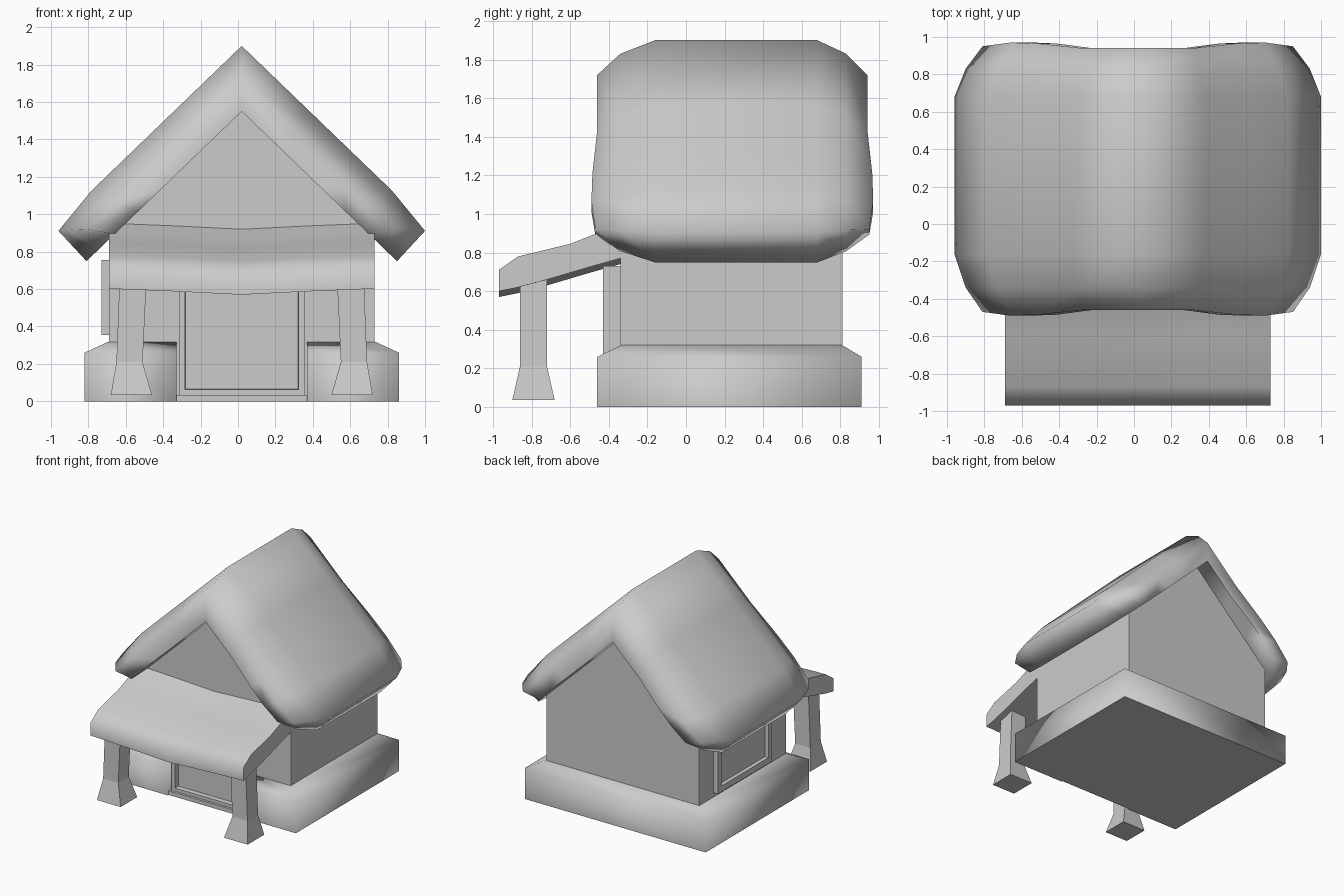
import bpy, bmesh, math

if "Cube" in bpy.data.objects:
    bpy.data.objects.remove(bpy.data.objects["Cube"])

CX = 0.02  # the house's own symmetry axis


def finish(name, bm, angle=None):
    bmesh.ops.recalc_face_normals(bm, faces=bm.faces)
    me = bpy.data.meshes.new(name)
    bm.to_mesh(me)
    bm.free()
    ob = bpy.data.objects.new(name, me)
    bpy.context.collection.objects.link(ob)
    if angle:
        bpy.ops.object.select_all(action='DESELECT')
        ob.select_set(True)
        bpy.context.view_layer.objects.active = ob
        bpy.ops.object.shade_smooth_by_angle(angle=math.radians(angle))
    return ob


def loft(name, rings, angle=None, closed=True, strip_cap=False):
    """Join equal-length rings of points with quads and cap both ends."""
    bm = bmesh.new()
    vr = [[bm.verts.new(p) for p in r] for r in rings]
    n = len(vr[0])
    for a, b in zip(vr, vr[1:]):
        for i in range(n if closed else n - 1):
            j = (i + 1) % n
            bm.faces.new((a[i], a[j], b[j], b[i]))
    for r in (vr[0], vr[-1]):
        if strip_cap:
            for i in range(n // 2 - 1):
                bm.faces.new((r[i], r[i + 1], r[n - 2 - i], r[n - 1 - i]))
        else:
            bm.faces.new(r)
    return finish(name, bm, angle)


def box(name, lo, hi, inset_dir=None, width=0.05, depth=0.04):
    """Box; optionally the face looking along inset_dir is recessed like a frame."""
    bm = bmesh.new()
    bmesh.ops.create_cube(bm, size=1)
    for v in bm.verts:
        for k in range(3):
            v.co[k] = lo[k] if v.co[k] < 0 else hi[k]
    bm.normal_update()
    if inset_dir:
        f = max(bm.faces, key=lambda f: sum(a * b for a, b in zip(f.normal, inset_dir)))
        bmesh.ops.inset_region(bm, faces=[f], thickness=width)
        bmesh.ops.inset_region(bm, faces=[f], thickness=0.004)
        for v in f.verts:
            for k in range(3):
                v.co[k] -= inset_dir[k] * depth
    return finish(name, bm)


# Gabled wall block
gable = [(-0.71, 0), (0.71, 0), (0.71, 0.87), (0, 1.56), (-0.71, 0.87)]
loft("walls", [[(CX + x, y, z) for x, z in gable] for y in (-0.34, 0.81)])

# Rounded plinth running round the house, open at the door
path = [((-0.35, -0.46), (-0.35, -0.335)), ((-0.84, -0.46), (-0.71, -0.335)),
        ((-0.84, 0.91), (-0.71, 0.81))]
path += [((-o[0], o[1]), (-i[0], i[1])) for o, i in reversed(path)]
loft("plinth", [[(CX + o[0], o[1], 0), (CX + o[0], o[1], 0.26),
                 (CX + i[0], i[1], 0.32), (CX + i[0], i[1], 0.0)] for o, i in path],
     angle=95, closed=False)

# Underside of the plinth
bm = bmesh.new()
bm.faces.new([bm.verts.new((CX + x, y, 0)) for x, y in
              [o for o, i in path] + [(0.35, -0.34), (-0.35, -0.34)]])
finish("floor", bm)
bpy.data.objects["floor"].data.flip_normals() if \
    bpy.data.objects["floor"].data.polygons[0].normal.z > 0 else None

# Thick soft roof: sections along y as (y, drop of top surface, eave reach)
sections = [(-0.46, 0.18, 0.83), (-0.34, 0.07, 0.92), (-0.16, 0, 0.98),
            (0.68, 0, 0.98), (0.83, 0.07, 0.92), (0.94, 0.18, 0.83)]
rings = []
for y, drop, tip in sections:
    top, bot = [], []
    for t in (0, 0.36, 0.64, 0.82, 1):
        x = tip * t
        bend = 0.045 * (1 - drop / 0.18) if t == 1 else 0
        bulge = {0.64: 0.025, 0.82: 0.03, 1: 0.01}.get(t, 0) * (drop > 0.1)
        yy = y + (bulge if y > 0.24 else -bulge)
        top.append((x, yy, 1.90 - 0.963 * x - drop - bend))
        xb = (tip - 0.15) * t
        bot.append((xb, yy, 1.55 - 0.965 * xb))
    mirror = lambda pts: [(-x, y, z) for x, y, z in pts]
    ring = mirror(top[:0:-1]) + top + bot[::-1] + mirror(bot[1:])
    rings.append([(CX + x, y, z) for x, y, z in ring])
loft("roof", rings, angle=89, strip_cap=True)

# Sagging porch roof
porch = [(-0.97, 0.71), (-0.87, 0.78), (-0.60, 0.845), (-0.46, 0.90), (-0.34, 0.95),
         (-0.34, 0.77), (-0.50, 0.725), (-0.72, 0.66), (-0.87, 0.62), (-0.97, 0.60)]
loft("porch_roof", [[(CX + x, y, z + dz) for y, z in porch] for x, dz in
                    ((-0.71, 0), (-0.66, 0), (-0.36, -0.012), (0, -0.03),
                     (0.36, -0.012), (0.66, 0), (0.71, 0))], angle=60, strip_cap=True)

# Porch posts with flared feet: (z, x centre, half x, y centre, half y)
for side, name in ((-1, "left_post"), (1, "right_post")):
    loft(name, [[(CX + side * (xc + sx * hx), yc + sy * hy, z) for sx, sy in
                 ((-1, -1), (1, -1), (1, 1), (-1, 1))]
                for z, xc, hx, yc, hy in ((0.035, 0.59, 0.11, -0.79, 0.11),
                                          (0.21, 0.60, 0.07, -0.79, 0.07),
                                          (0.68, 0.58, 0.072, -0.79, 0.07))])

# Door, its sill and the side window
box("door", (CX - 0.335, -0.43, 0.03), (CX + 0.335, -0.33, 0.73), (0, -1, 0), 0.045)
box("door_sill", (CX - 0.40, -0.45, 0.0), (CX + 0.40, -0.33, 0.035))
box("side_window", (-0.73, -0.10, 0.355), (-0.68, 0.62, 0.755), (-1, 0, 0), 0.07, 0.03)
